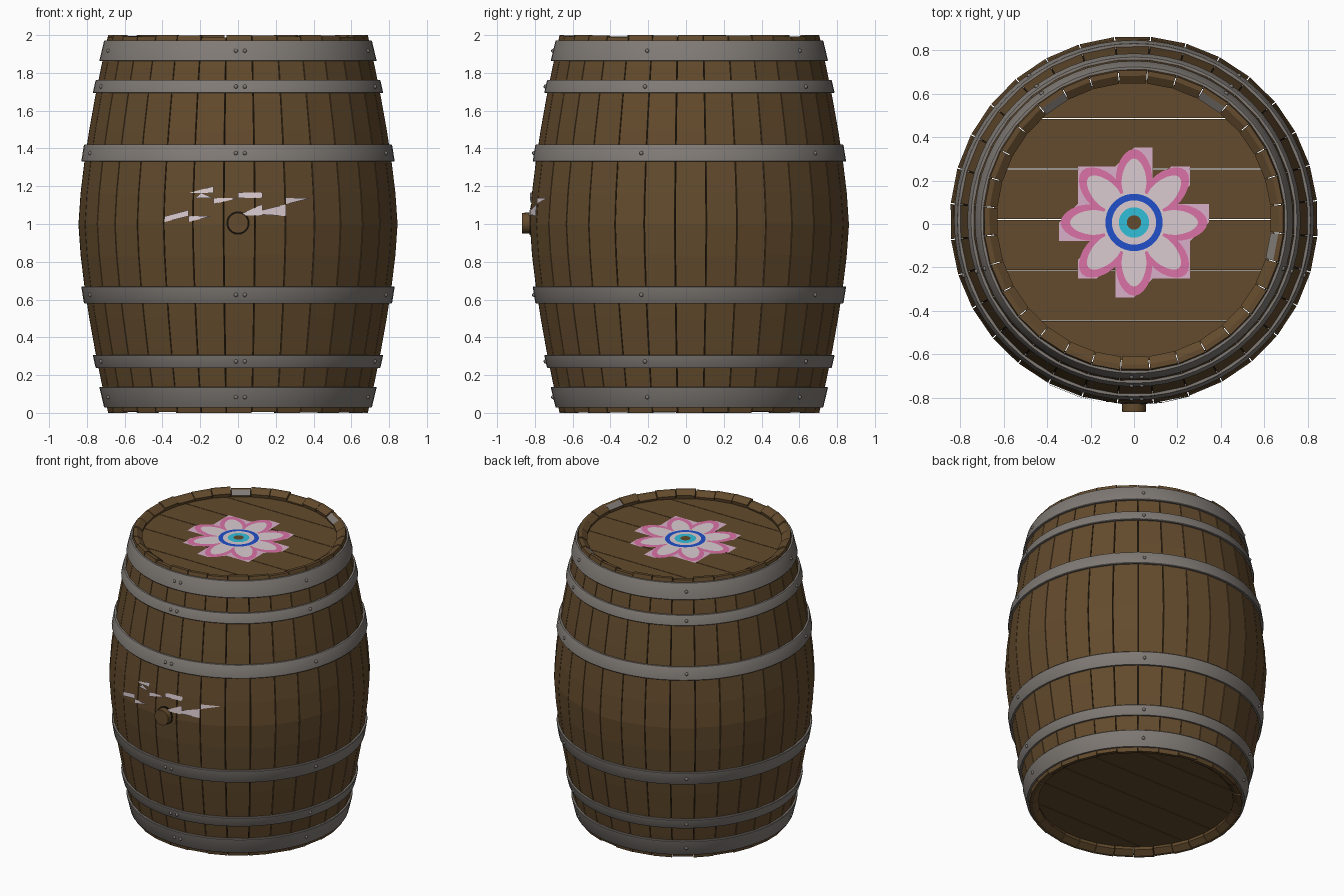
import bpy, bmesh, math, random
from mathutils import Vector

random.seed(4)
if "Cube" in bpy.data.objects:
    bpy.data.objects.remove(bpy.data.objects["Cube"], do_unlink=True)

CY = 0.018      # barrel axis in y
STAVES = 32


def material(name, r, g, b, rough=0.8):
    m = bpy.data.materials.new(name)
    m.use_nodes = True
    m.diffuse_color = (r, g, b, 1)
    node = next(n for n in m.node_tree.nodes if n.type == 'BSDF_PRINCIPLED')
    node.inputs["Base Color"].default_value = (r, g, b, 1)
    node.inputs["Roughness"].default_value = rough
    return m


wood = material("oak wood", 0.125, 0.07, 0.026)
steel = material("hoop steel", 0.215, 0.195, 0.178, 0.6)
gap_dark = material("dark gap", 0.012, 0.009, 0.006)
pale = material("pale paint", 0.70, 0.60, 0.63)
mauve = material("mauve paint", 0.69, 0.43, 0.58)
pink = material("pink paint", 0.70, 0.17, 0.38)
blue = material("blue paint", 0.015, 0.08, 0.60)
cyan = material("cyan paint", 0.032, 0.52, 0.70)


def radius(z):
    """Bulging outline of the barrel."""
    return 0.69 + 0.158 * (1 - min(1, abs(z - 1)) ** 1.45)


def polar(r, a, z):
    return (r * math.cos(a), CY + r * math.sin(a), z)


def finish(bm, name, mats, smooth=False):
    me = bpy.data.meshes.new(name)
    bmesh.ops.recalc_face_normals(bm, faces=bm.faces)
    bm.to_mesh(me)
    bm.free()
    ob = bpy.data.objects.new(name, me)
    bpy.context.collection.objects.link(ob)
    for m in mats:
        me.materials.append(m)
    if smooth:
        bpy.ops.object.select_all(action='DESELECT')
        ob.select_set(True)
        bpy.context.view_layer.objects.active = ob
        bpy.ops.object.shade_smooth_by_angle(angle=math.radians(35))
    return ob


def lathe(bm, profile, n=64, closed=True):
    """Spin an (r, z) profile around the barrel axis."""
    rings = [[bm.verts.new(polar(r, math.tau * i / n, z)) for r, z in profile]
             for i in range(n)]
    k = len(profile)
    for i in range(n):
        a, b = rings[i], rings[(i + 1) % n]
        for j in range(k if closed else k - 1):
            bm.faces.new((a[j], b[j], b[(j + 1) % k], a[(j + 1) % k]))


# Staves: one bent plank each, with chamfered ends and narrow gaps
bm = bmesh.new()
step = math.tau / STAVES
worn = (5, 11, 31)
for s in range(STAVES):
    mid = s * step + 0.008
    top, low = 2 - 0.008 * random.random() * (s % 3), 0.008 * random.random() * (s % 2)
    zs = [low + (top - low) * i / 12 for i in range(13)]
    outer = [(radius(z), z) for z in zs]
    inner = [(radius(z) - 0.06, z) for z in reversed(zs[1:-1])]
    prof = (outer + [(0.668, top), (0.632, top - 0.025)] + inner
            + [(0.632, low + 0.025), (0.668, low)])
    sides = [[bm.verts.new(polar(r, mid + d * (step / 2 - 0.003), z)) for r, z in prof]
             for d in (-1, 1)]
    a, b = sides
    bm.faces.new(a)
    bm.faces.new(list(reversed(b)))
    for j in range(len(prof)):
        k = (j + 1) % len(prof)
        f = bm.faces.new((a[j], a[k], b[k], b[j]))
        if j == len(outer) and s in worn:      # worn chamfer
            f.material_index = 1
finish(bm, "staves", [wood, steel])

# Dark liner buried in the stave thickness, seen only through the gaps
bm = bmesh.new()
lathe(bm, [(radius(z / 10) - 0.03, z / 10) for z in range(1, 20)], closed=False)
finish(bm, "stave_gap_liner", [gap_dark])

# Heads: round lids cut into planks
for name, zc in (("top_head", 1.935), ("bottom_head", 0.065)):
    bm = bmesh.new()
    edges = [-0.7] + [0.02 + 0.233 * k for k in range(-2, 3)] + [0.7]
    for y0, y1 in zip(edges, edges[1:]):
        part = bmesh.new()
        bmesh.ops.create_cone(part, cap_ends=True, segments=64, radius1=0.648,
                              radius2=0.648, depth=0.03)
        bmesh.ops.translate(part, verts=part.verts, vec=(0, CY, zc))
        for y, n in ((y0 + 0.002, -1), (y1 - 0.002, 1)):
            bmesh.ops.bisect_plane(part, geom=part.verts[:] + part.edges[:] + part.faces[:],
                                   plane_co=(0, y, 0), plane_no=(0, n, 0), clear_outer=True)
            rim = [e for e in part.edges if e.is_boundary]
            if rim:
                bmesh.ops.holes_fill(part, edges=rim)
        tmp = bpy.data.meshes.new("plank")
        part.to_mesh(tmp)
        part.free()
        bm.from_mesh(tmp)
        bpy.data.meshes.remove(tmp)
    finish(bm, name, [wood])

# Hoops and rivets, mirrored about mid height
hoop_spans = [(1.33, 1.42, "bulge"), (1.693, 1.762, "quarter"), (1.862, 1.972, "end")]
rivet_angles = [-math.pi / 2 + math.tau * k / 5 for k in range(5)]
for lo, hi, label in hoop_spans:
    for upper in (True, False):
        z0, z1 = (lo, hi) if upper else (2 - hi, 2 - lo)
        tag = ("upper_" if upper else "lower_") + label
        r0, r1 = radius(z0) + 0.013, radius(z1) + 0.013
        bm = bmesh.new()
        lathe(bm, [(r0 - 0.025, z0), (r0 - 0.003, z0), (r0, z0 + 0.004),
                   (r1, z1 - 0.004), (r1 - 0.003, z1), (r1 - 0.025, z1)])
        finish(bm, tag + "_hoop", [steel], smooth=True)
        bm = bmesh.new()
        zm, rm = (z0 + z1) / 2, (r0 + r1) / 2
        for k, ang in enumerate(rivet_angles):
            for d in ((-0.011, 0.036) if k == 0 else (0,)):
                new = bmesh.ops.create_uvsphere(bm, u_segments=10, v_segments=6, radius=0.011)
                bmesh.ops.translate(bm, verts=new["verts"], vec=polar(rm, ang + d / rm, zm))
        finish(bm, tag + "_rivets", [steel], smooth=True)

# Bung at the front with a dark seam around it
for name, rb, rf, yb, yf, mat in (("bung_seam", 0.062, 0.062, -0.80, -0.829, gap_dark),
                                  ("bung", 0.057, 0.054, -0.80, -0.867, wood)):
    bm = bmesh.new()
    rings = [[bm.verts.new((r * math.cos(t), y, 1.005 + r * math.sin(t)))
              for t in [math.tau * i / 24 for i in range(24)]]
             for r, y in ((rb, yb), (rf, yf))]
    bm.faces.new(rings[0])
    bm.faces.new(rings[1])
    for i in range(24):
        k = (i + 1) % 24
        bm.faces.new((rings[0][i], rings[0][k], rings[1][k], rings[1][i]))
    finish(bm, name, [mat], smooth=True)

# Pale paint shards on the front, each a small polygon wrapped on the staves
shards = [
    [(-.257, 1.165), (-.13, 1.2), (-.13, 1.165)],
    [(-.225, 1.137), (-.195, 1.165), (-.13, 1.137)],
    [(-.13, 1.137), (0, 1.137), (-.13, 1.105)],
    [(0, 1.137), (.13, 1.137), (.13, 1.168), (0, 1.168)],
    [(0, 1.045), (.13, 1.105), (.13, 1.045)],
    [(.13, 1.074), (.255, 1.105), (.255, 1.042), (.13, 1.05)],
    [(.255, 1.137), (.383, 1.137), (.255, 1.105)],
    [(-.39, 1.01), (-.39, 1.04), (-.262, 1.074), (-.262, 1.042)],
    [(-.262, 1.042), (-.14, 1.042), (-.262, 1.01)],
]
bm = bmesh.new()
for shard in shards:
    bm.faces.new([bm.verts.new((x, CY - math.sqrt((radius(z) + 0.006) ** 2 - x * x), z))
                  for x, z in shard])
finish(bm, "front_paint_shards", [pale])

# Flower on the top head: thin stacked layers of paint
FZ, FY = 1.9505, 0.007


def layer(name, polygons, level, mat):
    bm = bmesh.new()
    for pts in polygons:
        bm.faces.new([bm.verts.new((x, FY + y, FZ + level * 0.0012)) for x, y in pts])
    ob = finish(bm, name, [mat])
    if ob.data.polygons[0].normal.z < 0:
        ob.data.flip_normals()


def petal(a, dist, length, width, n=20):
    out = []
    for i in range(n):
        t = math.tau * i / n
        u = dist + length * math.cos(t)
        v = width * math.sin(t) * (1 - 0.12 * math.cos(t))
        out.append((u * math.cos(a) - v * math.sin(a), u * math.sin(a) + v * math.cos(a)))
    return out


g = 0.0862
half = [(0, 4), (1, 4), (1, 2), (2, 3), (3, 3), (3, 2), (2, 1), (4, 1), (4, 0),
        (3, -1), (3, -3), (1, -3)]
outline = [(x * g, y * g) for x, y in half] + [(-x * g, -y * g) for x, y in half]
layer("flower_backing", [outline], 1, mauve)
turns = [math.tau * k / 8 for k in range(8)]
layer("flower_petal_edges", [petal(a, 0.22, 0.118, 0.083) for a in turns], 2, pink)
layer("flower_petals", [petal(a, 0.195, 0.1, 0.057) for a in turns], 3, pale)
discs = [("flower_heart", 0.145, pale), ("flower_blue_ring", 0.132, blue),
         ("flower_pale_ring", 0.102, pale), ("flower_cyan_ring", 0.07, cyan),
         ("flower_centre", 0.033, wood)]
for i, (name, r, mat) in enumerate(discs):
    layer(name, [petal(0, 0, r, r, 40)] if r < 0 else
          [[(r * math.cos(math.tau * k / 40), r * math.sin(math.tau * k / 40))
            for k in range(40)]], 4 + i, mat)
